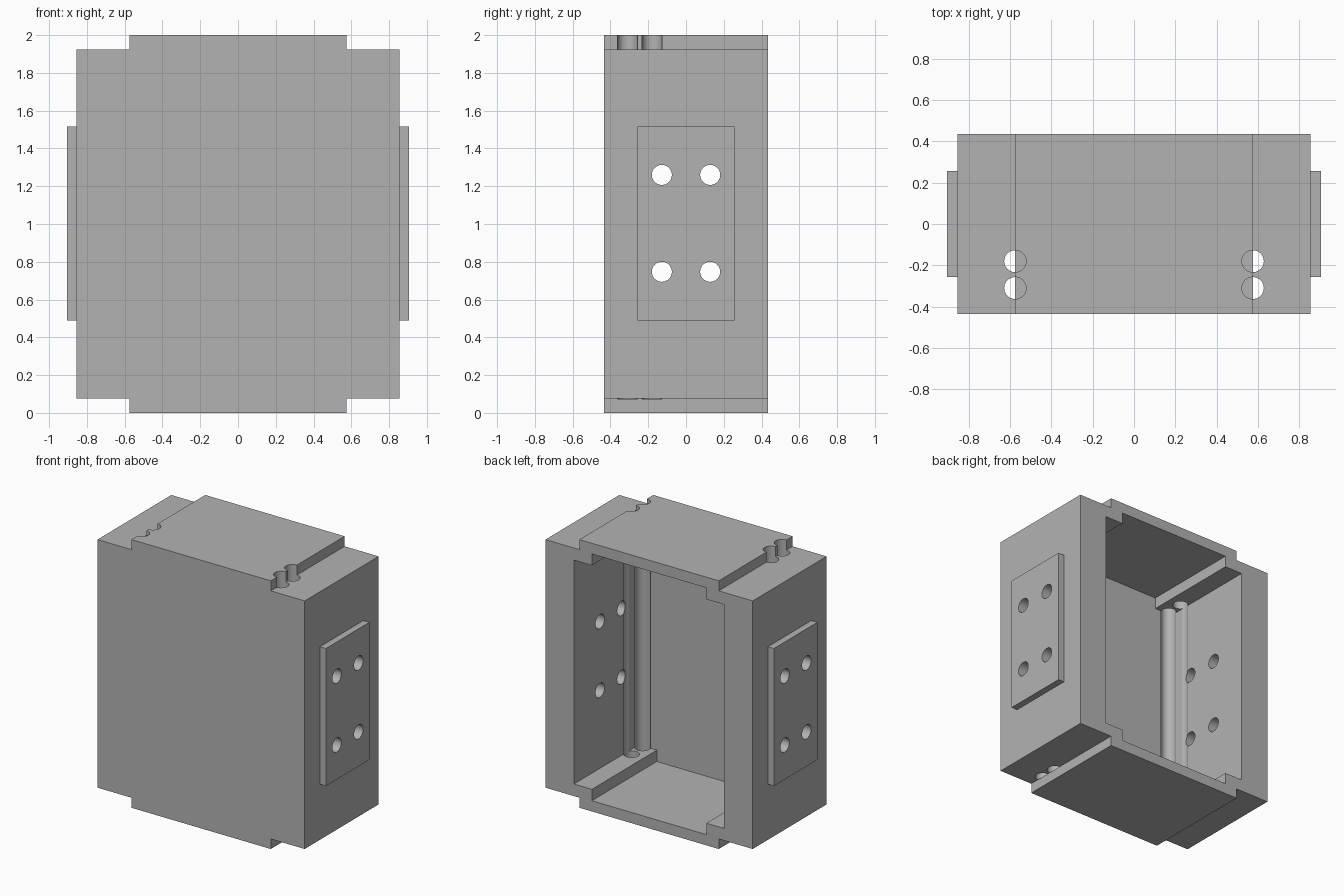
import bpy, bmesh
from math import pi
from mathutils import Matrix, Vector

cube = bpy.data.objects.get("Cube")
if cube:
    bpy.data.objects.remove(cube, do_unlink=True)

grey = bpy.data.materials.new("plain grey")
grey.use_nodes = True
grey.diffuse_color = (0.45, 0.45, 0.45, 1)
grey.node_tree.nodes["Principled BSDF"].inputs["Base Color"].default_value = (0.45, 0.45, 0.45, 1)

MID = 1.0             # height of the middle
HALF_DEPTH = 0.435
HOLE = 0.053          # radius of every hole


def finish(bm, name):
    bmesh.ops.recalc_face_normals(bm, faces=bm.faces)
    mesh = bpy.data.meshes.new(name)
    bm.to_mesh(mesh)
    bm.free()
    mesh.materials.append(grey)
    obj = bpy.data.objects.new(name, mesh)
    bpy.context.collection.objects.link(obj)
    return obj


def stepped_block(name, wide, narrow, low, high, y0, y1):
    """Block with four notched corners, extruded along y."""
    quarter = [(wide, low), (narrow, low), (narrow, high)]
    back = quarter[::-1]
    outline = (quarter + [(-x, z) for x, z in back]
               + [(-x, -z) for x, z in quarter] + [(x, -z) for x, z in back])
    bm = bmesh.new()
    face = bm.faces.new([bm.verts.new((x, y0, MID + z)) for x, z in outline])
    out = bmesh.ops.extrude_face_region(bm, geom=[face])
    moved = [v for v in out["geom"] if isinstance(v, bmesh.types.BMVert)]
    bmesh.ops.translate(bm, verts=moved, vec=(0, y1 - y0, 0))
    return finish(bm, name)


def rod(name, centre, length, axis):
    turn = Matrix.Rotation(pi / 2, 4, "Y") if axis == "X" else Matrix()
    bm = bmesh.new()
    bmesh.ops.create_cone(bm, cap_ends=True, segments=48, radius1=HOLE, radius2=HOLE,
                          depth=length, matrix=Matrix.Translation(centre) @ turn)
    return finish(bm, name)


def box(name, lo, hi):
    lo, hi = Vector(lo), Vector(hi)
    bm = bmesh.new()
    bmesh.ops.create_cube(bm, size=1, matrix=Matrix.Translation((lo + hi) / 2)
                          @ Matrix.Diagonal((*(hi - lo), 1)))
    return finish(bm, name)


def cut(target, cutter):
    mod = target.modifiers.new(cutter.name, "BOOLEAN")
    mod.operation = "DIFFERENCE"
    mod.solver = "EXACT"
    mod.object = cutter
    cutter.hide_render = True
    cutter.hide_set(True)


# Open-backed shell with a stepped cavity
shell = stepped_block("shell", 0.855, 0.575, 0.925, 1.0, -HALF_DEPTH, HALF_DEPTH)
cut(shell, stepped_block("cavity_cutter", 0.62, 0.472, 0.835, 0.92, -0.33, HALF_DEPTH + 0.1))

# Mounting plates on both sides
plates = [box("left_plate", (0.855, -0.256, 0.49), (0.905, 0.256, 1.515)),
          box("right_plate", (-0.905, -0.256, 0.49), (-0.855, 0.256, 1.515))]

# Bolt holes across the plates and side walls
for y in (-0.128, 0.128):
    for z in (0.747, 1.26):
        bolt = rod("bolt_hole_cutter", (0, y, z), 2.4, "X")
        for part in (shell, *plates):
            cut(part, bolt)

# Upright holes down the front corners, stopping at the bottom slab
bottom, top = 0.0745, 2.1
for x in (-0.575, 0.575):
    for y in (-0.31, -0.18):
        cut(shell, rod("upright_hole_cutter", (x, y, (bottom + top) / 2), top - bottom, "Z"))

# Apply the cuts, remove the cutters and keep sharp edges with round holes
bpy.context.view_layer.update()
for part in (shell, *plates):
    depsgraph = bpy.context.evaluated_depsgraph_get()
    result = bpy.data.meshes.new_from_object(part.evaluated_get(depsgraph))
    part.modifiers.clear()
    part.data = result
for obj in list(bpy.context.collection.objects):
    if "cutter" in obj.name:
        bpy.data.objects.remove(obj, do_unlink=True)
bpy.ops.object.select_all(action="DESELECT")
for part in (shell, *plates):
    part.select_set(True)
bpy.context.view_layer.objects.active = shell
bpy.ops.object.shade_smooth_by_angle(angle=pi / 6)
